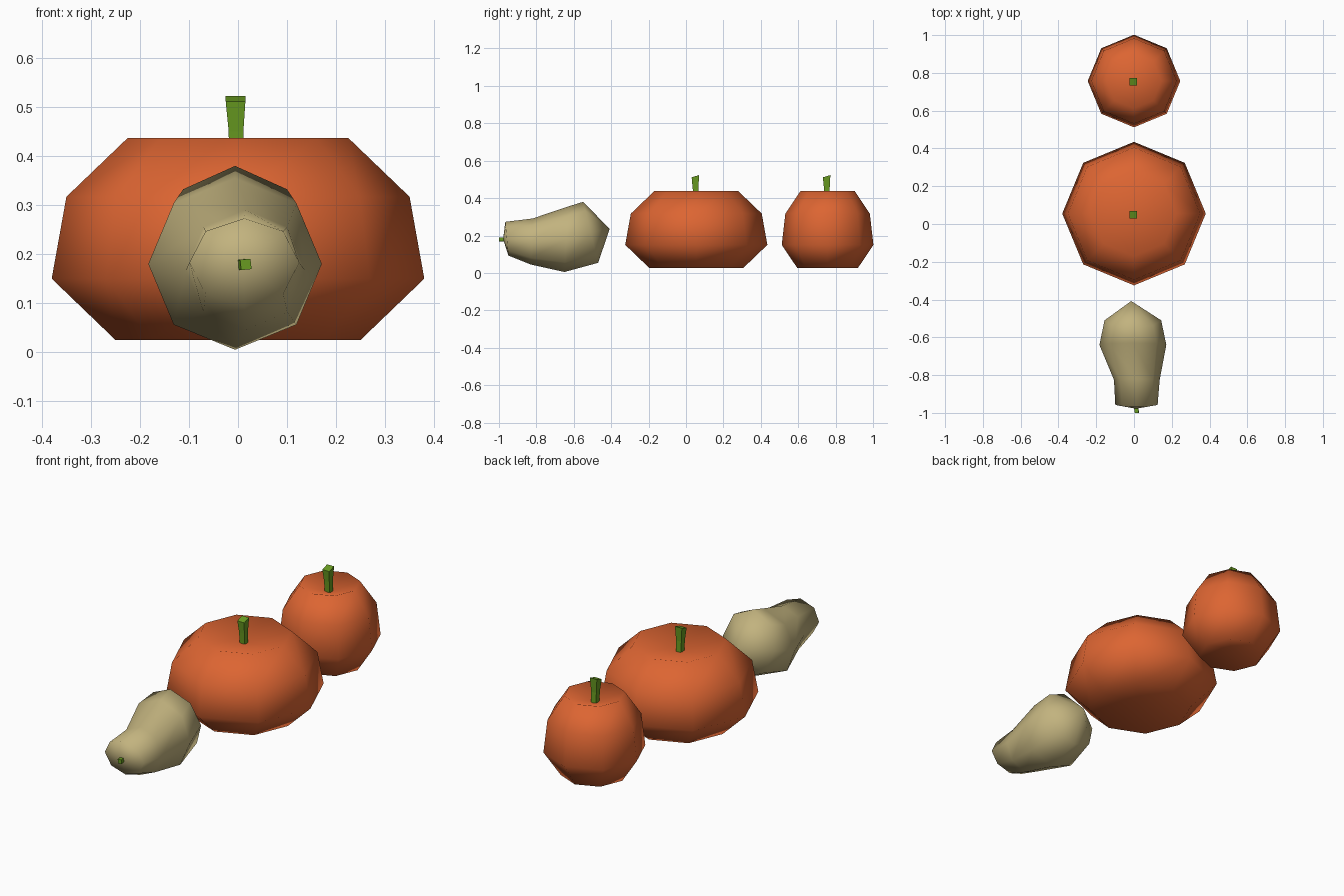
import bpy, bmesh, math
from mathutils import Vector

if "Cube" in bpy.data.objects:
    bpy.data.objects.remove(bpy.data.objects["Cube"])


def material(name, rgb):
    m = bpy.data.materials.new(name)
    m.diffuse_color = (*rgb, 1)
    m.use_nodes = True
    m.node_tree.nodes["Principled BSDF"].inputs["Base Color"].default_value = m.diffuse_color
    return m


ORANGE = material("pumpkin orange", (0.72, 0.13, 0.032))
TAN = material("squash tan", (0.54, 0.45, 0.21))
GREEN = material("stem green", (0.14, 0.33, 0.015))


def loft(name, rings, mat, start=None, end=None, smooth=True):
    """Skin a list of vertex rings; close the ends with a fan to a pole or a flat cap."""
    bm = bmesh.new()
    loops = [[bm.verts.new(p) for p in ring] for ring in rings]
    n = len(loops[0])
    for a, b in zip(loops, loops[1:]):
        for i in range(n):
            j = (i + 1) % n
            bm.faces.new((a[i], a[j], b[j], b[i]))
    for loop, pole in ((loops[0], start), (loops[-1], end)):
        if pole is None:
            bm.faces.new(loop)
        else:
            p = bm.verts.new(pole)
            for i in range(n):
                bm.faces.new((loop[i], loop[(i + 1) % n], p))
    bmesh.ops.recalc_face_normals(bm, faces=bm.faces)
    for f in bm.faces:
        f.smooth = smooth
    me = bpy.data.meshes.new(name)
    bm.to_mesh(me)
    bm.free()
    me.materials.append(mat)
    ob = bpy.data.objects.new(name, me)
    bpy.context.collection.objects.link(ob)
    return ob


def circle(c, u, v, n=8, phase=0.0):
    """Ring of n points around c spanned by the half axes u and v."""
    c, u, v = Vector(c), Vector(u), Vector(v)
    angles = [phase + 2 * math.pi * i / n for i in range(n)]
    return [c + u * math.cos(a) + v * math.sin(a) for a in angles]


def pumpkin(name, y, scale):
    # Eight-sided body with dimpled top and bottom
    profile = [(0.25, 0.025), (0.38, 0.15), (0.35, 0.317), (0.225, 0.437)]
    rings = [circle((0, y, z), (r * scale, 0, 0), (0, r * scale, 0)) for r, z in profile]
    loft(name + "_body", rings, ORANGE, (0, y, 0.06), (0, y, 0.39))
    # Square stem, flaring and tilted at the tip
    stem = [(-0.004, 0.0, 0.37, 0.014, 0), (-0.004, -0.004, 0.45, 0.015, 0),
            (-0.005, -0.005, 0.517, 0.020, 0.006)]
    q = math.sqrt(2)
    rings = [circle((x, y + dy, z), (h * q, 0, 0), (0, h * q, t * q), 4, math.pi / 4)
             for x, dy, z, h, t in stem]
    loft(name + "_stem", rings, GREEN, smooth=False)


pumpkin("large_pumpkin", 0.055, 1.0)
pumpkin("small_pumpkin", 0.757, 0.645)

# Squash lying on its side: centre x, y, z, half width, half height, forward lean of the top
sections = [(0.013, -0.958, 0.183, 0.112, 0.09, -0.008),
            (0.015, -0.825, 0.168, 0.121, 0.123, 0.005),
            (-0.006, -0.640, 0.180, 0.177, 0.175, 0.010),
            (-0.006, -0.510, 0.217, 0.150, 0.163, -0.040)]
rings = [circle((x, y, z), (w, 0, 0), (0, t, h)) for x, y, z, w, h, t in sections]
loft("squash_body", rings, TAN, (0.01, -0.978, 0.182), (-0.015, -0.408, 0.235))

# Small squash stem
rings = [circle((x, y, 0.179), (0.015, 0, 0), (0, 0, 0.015), 4, math.pi / 4 + 0.1)
         for x, y in ((0.008, -0.955), (0.016, -1.0))]
loft("squash_stem", rings, GREEN, smooth=False)
